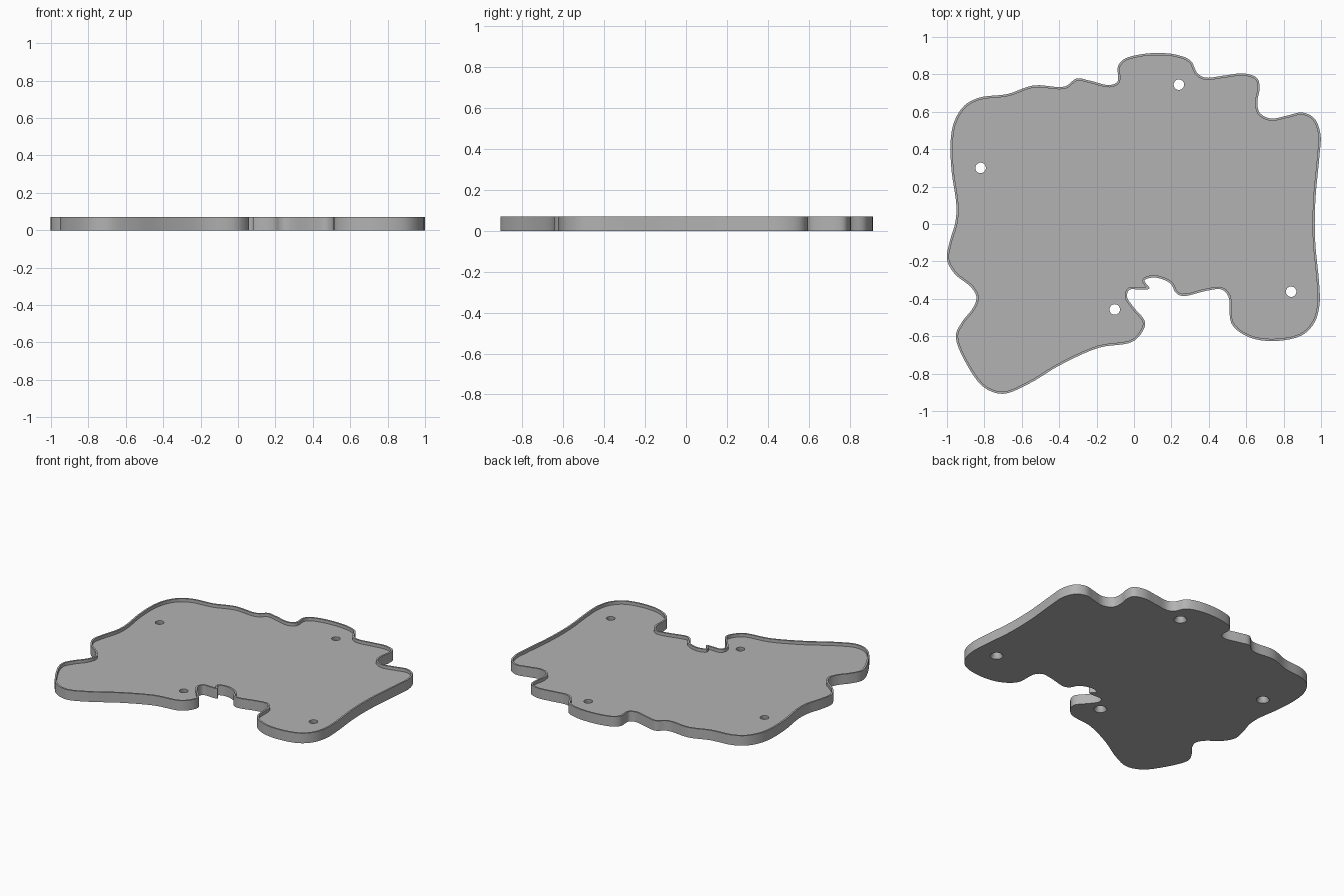
import bpy, bmesh, math
from mathutils import Vector

if "Cube" in bpy.data.objects:
    bpy.data.objects.remove(bpy.data.objects["Cube"])

HEIGHT, FLOOR, LIP = 0.07, 0.048, 0.012

# Outline of the tray, clockwise from the lower left lobe
OUTLINE = [
    (-.70, -.908), (-.80, -.875), (-.885, -.767), (-.953, -.60), (-.917, -.52),
    (-.863, -.452), (-.842, -.393), (-.869, -.34), (-.96, -.265), (-1.0, -.19),
    (-.987, -.10), (-.955, .01), (-.95, .10), (-.976, .29), (-.98, .45),
    (-.96, .55), (-.906, .634), (-.826, .676), (-.676, .695), (-.537, .741),
    (-.37, .735), (-.307, .778), (-.238, .767), (-.13, .743), (-.088, .762),
    (-.086, .842), (-.056, .88), (.03, .906), (.126, .914), (.222, .906),
    (.302, .874), (.34, .805), (.382, .783), (.484, .794), (.59, .805),
    (.66, .778), (.671, .725), (.66, .655), (.671, .596), (.73, .564),
    (.82, .58), (.90, .596), (.965, .564), (.997, .48), (.992, .37),
    (.97, .13), (.968, -.08), (.99, -.32), (.992, -.43), (.965, -.527),
    (.896, -.596), (.74, -.626), (.607, -.602), (.521, -.532), (.505, -.388),
    (.468, -.35), (.393, -.356), (.26, -.385), (.222, -.366), (.195, -.318),
    (.11, -.286), (.056, -.302), (.083, -.345), (.03, -.35), (-.025, -.352),
    (-.037, -.39), (.0, -.447), (.06, -.53), (.0, -.625), (-.19, -.662),
    (-.40, -.757), (-.56, -.853)]
HOLES = [(-.82, .30), (.24, .745), (-.103, -.457), (.84, -.362)]


def smooth_loop(points, steps=5):
    """Closed centripetal spline through the points."""
    pts = [Vector(p) for p in points]
    out, n = [], len(pts)
    for i in range(n):
        p = [pts[(i + k) % n] for k in (-1, 0, 1, 2)]
        t = [0.0]
        for a, b in zip(p, p[1:]):
            t.append(t[-1] + math.sqrt((b - a).length))
        for s in range(steps):
            u = t[1] + (t[2] - t[1]) * s / steps
            lerp = lambda a, b, i, j: a * ((t[j] - u) / (t[j] - t[i])) + b * ((u - t[i]) / (t[j] - t[i]))
            a1, a2, a3 = (lerp(p[k], p[k + 1], k, k + 1) for k in range(3))
            out.append(lerp(lerp(a1, a2, 0, 2), lerp(a2, a3, 1, 3), 1, 2))
    return out


def inset_loop(loop, d):
    """Offset a clockwise loop towards its inside."""
    out, n = [], len(loop)
    for i, p in enumerate(loop):
        t = (loop[(i + 1) % n] - loop[i - 1]).normalized()
        out.append(p + Vector((t.y, -t.x)) * d)
    return out


def make_object(name, bm, mat):
    bmesh.ops.recalc_face_normals(bm, faces=bm.faces)
    me = bpy.data.meshes.new(name)
    bm.to_mesh(me)
    bm.free()
    me.materials.append(mat)
    ob = bpy.data.objects.new(name, me)
    bpy.context.collection.objects.link(ob)
    return ob


def stack(bm, rings):
    """Skin consecutive rings and cap both ends."""
    rows = [[bm.verts.new(co) for co in ring] for ring in rings]
    for a, b in zip(rows, rows[1:]):
        for i in range(len(a)):
            j = (i + 1) % len(a)
            bm.faces.new((a[i], a[j], b[j], b[i]))
    bm.faces.new(rows[0])
    bm.faces.new(rows[-1])


grey = bpy.data.materials.new("grey")
grey.diffuse_color = (0.45, 0.45, 0.45, 1)
grey.use_nodes = True
grey.node_tree.nodes["Principled BSDF"].inputs["Base Color"].default_value = grey.diffuse_color

# Tray: base, outer wall, thin lip and recessed floor
outer = smooth_loop(OUTLINE)
inner = inset_loop(outer, LIP)
bm = bmesh.new()
stack(bm, [[(p.x, p.y, z) for p in loop] for loop, z in
           ((outer, 0), (outer, HEIGHT), (inner, HEIGHT), (inner, FLOOR))])
tray = make_object("tray", bm, grey)

# Screw holes, countersunk from below
bm = bmesh.new()
for x, y in HOLES:
    stack(bm, [[(x + r * math.cos(a * math.tau / 32), y + r * math.sin(a * math.tau / 32), z)
                for a in range(32)]
               for r, z in ((.052, -.01), (.042, 0), (.028, .022), (.028, .1))])
cutter = make_object("screw_hole_cutter", bm, grey)
cutter.hide_render = True
cutter.hide_set(True)

mod = tray.modifiers.new("screw_holes", 'BOOLEAN')
mod.operation, mod.solver, mod.object = 'DIFFERENCE', 'EXACT', cutter
bpy.context.view_layer.objects.active = tray
tray.select_set(True)
bpy.ops.object.modifier_apply(modifier=mod.name)
bpy.ops.object.shade_smooth_by_angle(angle=math.radians(35))
